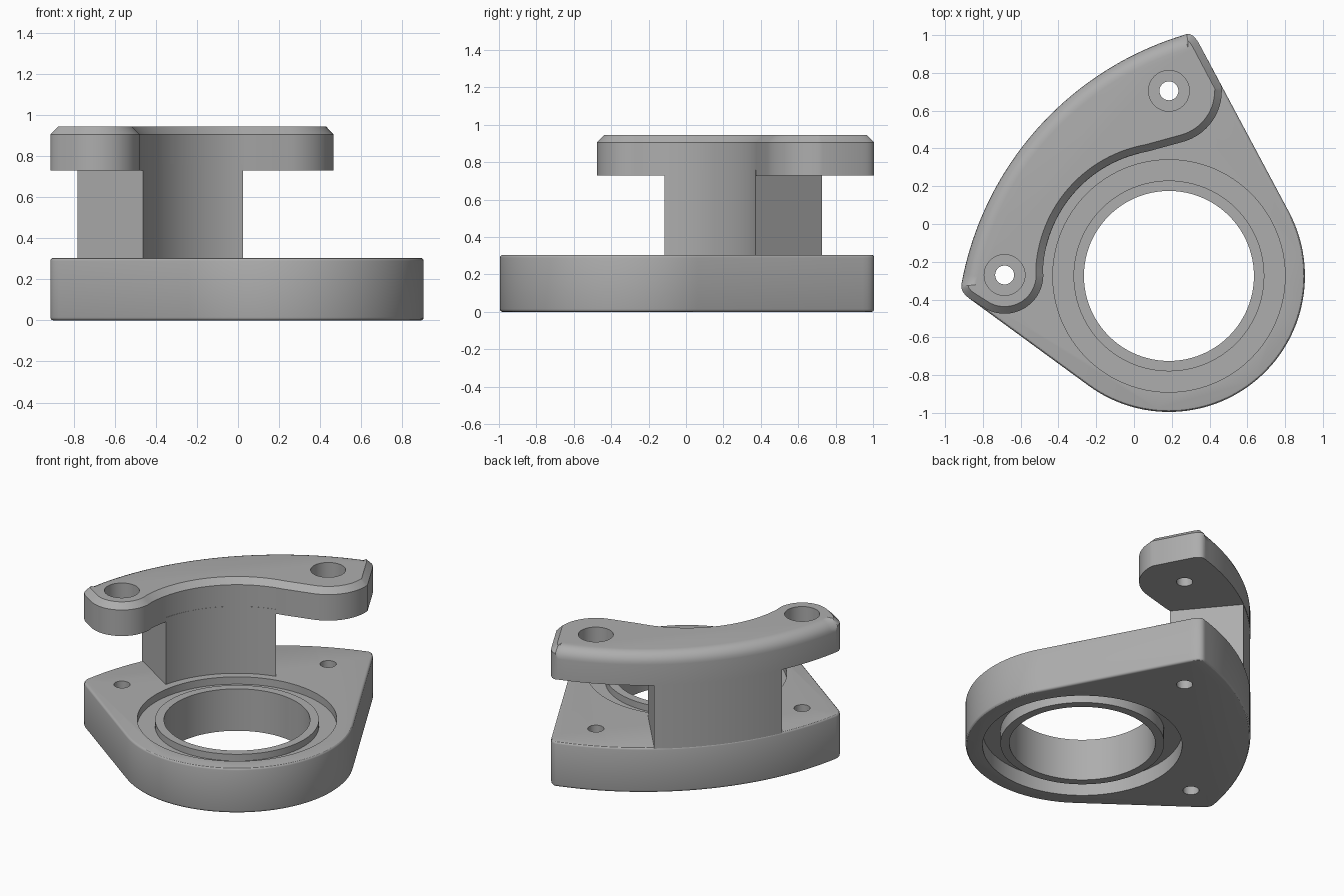
import bpy, bmesh
from math import sin, cos, radians, pi
from mathutils import Vector

if "Cube" in bpy.data.objects:
    bpy.data.objects.remove(bpy.data.objects["Cube"])

grey = bpy.data.materials.new("machined_grey")
grey.use_nodes = True
colour = (0.42, 0.42, 0.42, 1)
grey.diffuse_color = colour
grey.node_tree.nodes["Principled BSDF"].inputs["Base Color"].default_value = colour

# Plan layout
RING = Vector((0.185, -0.275))
SWEEP, SWEEP_R = Vector((0.754, -0.622)), 1.695
HOLE_A, HOLE_B = Vector((-0.685, -0.27)), Vector((0.185, 0.705))
BASE_TOP, FLANGE_LOW, TOP = 0.305, 0.73, 0.945


def arc(centre, radius, start, end, n):
    angles = [radians(start + (end - start) * i / n) for i in range(n + 1)]
    return [centre + radius * Vector((cos(a), sin(a))) for a in angles]


def corner(a, b, c, n=6):
    """Rounded corner from a to c around b, without the end on the sweep."""
    ts = [i / n for i in range(n + 1)]
    return [(1 - t) ** 2 * a + 2 * t * (1 - t) * b + t * t * c for t in ts]


def offset(points, amounts):
    """Move a clockwise outline inward by an amount for each point."""
    moved = []
    for i, p in enumerate(points):
        d = (points[(i + 1) % len(points)] - points[i - 1]).normalized()
        moved.append(p - Vector((-d.y, d.x)) * amounts[i])
    return moved


def finish(bm, name):
    bmesh.ops.recalc_face_normals(bm, faces=bm.faces)
    mesh = bpy.data.meshes.new(name)
    bm.to_mesh(mesh)
    bm.free()
    mesh.materials.append(grey)
    obj = bpy.data.objects.new(name, mesh)
    bpy.context.collection.objects.link(obj)
    return obj


def loft(name, layers):
    bm = bmesh.new()
    rings = [[bm.verts.new(p) for p in layer] for layer in layers]
    n = len(rings[0])
    for low, high in zip(rings, rings[1:]):
        for i in range(n):
            j = (i + 1) % n
            bm.faces.new((low[i], low[j], high[j], high[i]))
    bm.faces.new(rings[0])
    bm.faces.new(rings[-1])
    return finish(bm, name)


def at(points, z):
    return [(p.x, p.y, z) for p in points]


def activate(obj):
    bpy.ops.object.select_all(action='DESELECT')
    obj.select_set(True)
    bpy.context.view_layer.objects.active = obj


def drill(obj, centre, radius, low, high, n=48):
    circle = arc(centre, radius, 0, 360, n)[:-1]
    cutter = loft("cutter", [at(circle, low), at(circle, high)])
    cutter.hide_render = True
    mod = obj.modifiers.new("drill", 'BOOLEAN')
    mod.operation, mod.solver, mod.object = 'DIFFERENCE', 'EXACT', cutter
    activate(obj)
    bpy.ops.object.modifier_apply(modifier=mod.name)
    bpy.data.objects.remove(cutter)


def smooth(obj):
    activate(obj)
    bpy.ops.object.shade_smooth_by_angle(angle=radians(30))


# Shared outer edge: long sweep between two rounded corners
sweep = arc(SWEEP, SWEEP_R, 169.3, 106.8, 40)
corner_a = corner(Vector((-0.875, -0.392)), Vector((-0.925, -0.355)), sweep[0])[:-1]
corner_b = corner(sweep[-1], Vector((0.31, 1.025)), Vector((0.35, 0.945)))[1:]

# Base plate with softened edges
plan = arc(RING, 0.72, 28, -126.2, 60) + corner_a + sweep + corner_b
SOFT = 0.015
lower, upper = [], []
for k in range(4):
    t = k / 3 * pi / 2
    ring = offset(plan, [SOFT * (1 - cos(t))] * len(plan))
    lower.insert(0, at(ring, SOFT * (1 - sin(t))))
    upper.append(at(ring, BASE_TOP - SOFT * (1 - sin(t))))
base = loft("base_plate", lower + upper)
drill(base, RING, 0.615, BASE_TOP - 0.05, 0.5, 96)
drill(base, RING, 0.615, -0.2, 0.1, 96)
drill(base, RING, 0.48, -0.3, 0.6, 96)
for hole in (HOLE_A, HOLE_B):
    drill(base, hole, 0.05, -0.3, 0.6)
smooth(base)

# Raised collar around the bore
collar = bmesh.new()
section = [(0.45, 0.015), (0.505, 0.015), (0.505, BASE_TOP - 0.005), (0.45, BASE_TOP - 0.005)]
loops = [[collar.verts.new((p.x, p.y, z)) for p in arc(RING, r, 0, 360, 96)[:-1]]
         for r, z in section]
for a in range(4):
    one, two = loops[a], loops[(a + 1) % 4]
    for i in range(96):
        j = (i + 1) % 96
        collar.faces.new((one[i], one[j], two[j], two[i]))
smooth(finish(collar, "bore_collar"))

# Pillar, flush with the sweep outside and curved around the bore inside
outer = arc(SWEEP, SWEEP_R - 0.002, 155.2, 127.2, 24)
inner = arc(RING, 0.667, 103.9, 166.1, 24)
pillar = loft("pillar", [at(outer + inner, BASE_TOP - 0.03), at(outer + inner, FLANGE_LOW + 0.03)])
smooth(pillar)

# Upper flange: two bosses joined by a concave edge, rounded outside, chamfered inside
inside = (arc(HOLE_B, 0.28, 5, -75, 16) + arc(RING, 0.668, 100, 177, 28)
          + arc(HOLE_A, 0.205, 0, -126.2, 24) + corner_a)
outline = inside + sweep + corner_b
rounded = [len(inside) <= i < len(inside) + len(sweep) for i in range(len(outline))]
CHAMFER, FILLET, STEPS = 0.038, 0.075, 6
layers = [at(outline, FLANGE_LOW)]
for k in range(STEPS + 1):
    s, t = k / STEPS, k / STEPS * pi / 2
    ring = offset(outline, [FILLET * (1 - cos(t)) if r else CHAMFER * s for r in rounded])
    layers.append([(p.x, p.y, TOP - (FILLET * (1 - sin(t)) if r else CHAMFER * (1 - s)))
                   for p, r in zip(ring, rounded)])
flange = loft("upper_flange", layers)
for hole in (HOLE_A, HOLE_B):
    drill(flange, hole, 0.108, TOP - 0.13, 1.2)
    drill(flange, hole, 0.05, 0.6, 1.3)
smooth(flange)
